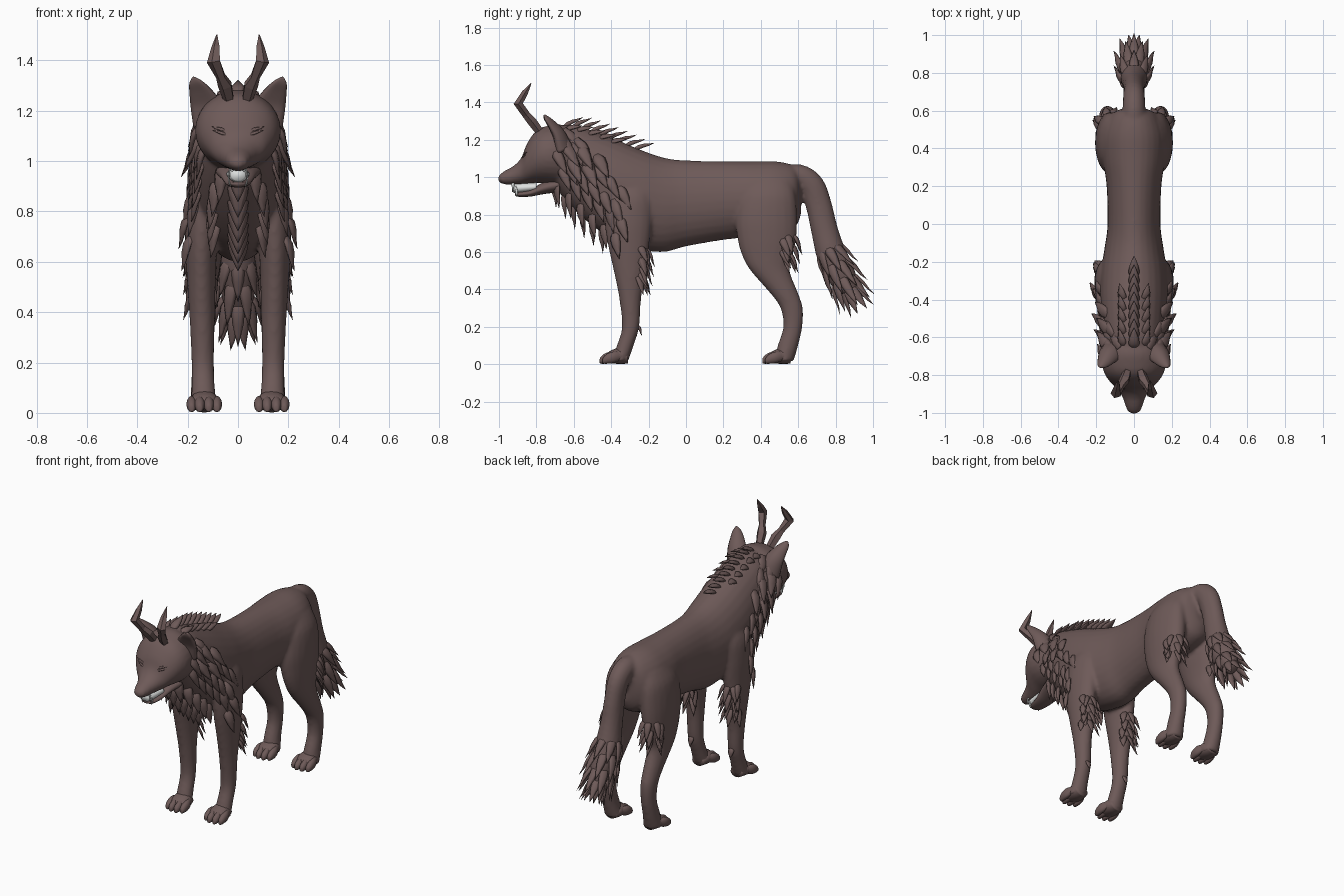
import bpy, bmesh, math
from mathutils import Vector as V
from mathutils.bvhtree import BVHTree

if "Cube" in bpy.data.objects:
    bpy.data.objects.remove(bpy.data.objects["Cube"])

def material(name, rgb):
    m = bpy.data.materials.new(name)
    m.diffuse_color = (*rgb, 1)
    m.use_nodes = True
    m.node_tree.nodes["Principled BSDF"].inputs["Base Color"].default_value = m.diffuse_color
    return m

FUR = material("brown fur", (0.155, 0.102, 0.098))
WHITE = material("tooth white", (0.72, 0.74, 0.73))

def finish(name, bm, mat=FUR, smooth=True, mirror=False):
    bmesh.ops.recalc_face_normals(bm, faces=bm.faces)
    for f in bm.faces:
        f.smooth = smooth
    me = bpy.data.meshes.new(name)
    bm.to_mesh(me)
    bm.free()
    me.materials.append(mat)
    ob = bpy.data.objects.new(name, me)
    bpy.context.collection.objects.link(ob)
    if mirror:
        ob.modifiers.new("mirror", 'MIRROR').use_mirror_merge = False
    return ob

def skin(bm, rings, sides, s=1, cup=0):
    """Skin rings given as (centre, half-axis a, half-axis b)."""
    prev = None
    for i, (c, a, b) in enumerate(rings):
        vs = []
        for k in range(sides):
            t = 2 * math.pi * k / sides
            co = c + a * math.cos(t) + b * (math.sin(t) + cup * math.cos(t) ** 2)
            vs.append(bm.verts.new((co.x * s, co.y, co.z)))
        if prev:
            for k in range(sides):
                j = (k + 1) % sides
                bm.faces.new((prev[k], prev[j], vs[j], vs[k]))
        if i in (0, len(rings) - 1):
            bm.faces.new(vs)
        prev = vs

def catmull(rows, n):
    out = []
    for i in range(len(rows) - 1):
        p = [rows[max(i - 1, 0)], rows[i], rows[i + 1], rows[min(i + 2, len(rows) - 1)]]
        for k in range(n):
            t = k / n
            out.append([0.5 * (2 * b + (c - a) * t + (2 * a - 5 * b + 4 * c - d) * t * t
                        + (3 * b - a - 3 * c + d) * t ** 3) for a, b, c, d in zip(*p)])
    return out + [list(rows[-1])]

def loft(bm, rows, axis=None, sides=20, n=4, s=1, cup=0):
    """Rows are (x, y, z, half-width, half-depth); axis fixes the ring plane."""
    rows = catmull(rows, n)
    rings = []
    for i, r in enumerate(rows):
        a, b = V((1, 0, 0)), V((0, 0, 1)) if axis == 'Y' else V((0, 1, 0))
        if axis is None:
            t = (V(rows[min(i + 1, len(rows) - 1)][:3]) - V(rows[max(i - 1, 0)][:3])).normalized()
            a = (a - t * t.x).normalized()
            b = t.cross(a)
        rings.append((V(r[:3]), a * max(r[3], .002), b * max(r[4], .002)))
    skin(bm, rings, sides, s, cup)

def along(rows):   # (y, top, bottom, half-width)
    return [(0, y, (t + b) / 2, w, (t - b) / 2) for y, t, b, w in rows]

def upright(rows):  # (z, front y, rear y, x, half-width)
    return [(x, (f + r) / 2, z, w, (r - f) / 2) for z, f, r, x, w in rows]

def tuft(bm, p, d, n, l, w):
    """Flattened, slightly curved lock of fur."""
    p, d, n = V(p), V(d).normalized(), V(n)
    a = d.cross(n).normalized()
    n = a.cross(d) * (1 if a.cross(d).dot(n) > 0 else -1)
    rings = [(p + d * (l * u) + n * (l * h), a * (w * q), n * (w * q * .45))
             for u, h, q in ((-.3, -.1, .6), (.1, .03, 1), (.4, .06, .85), (.72, .05, .45), (1, .08, .02))]
    skin(bm, rings, 6)

# body: torso, neck, head, legs and tail fused into one smooth skin
bm = bmesh.new()
loft(bm, along([(.615, 1.0, .8, .05), (.58, 1.06, .73, .12), (.48, 1.085, .69, .165), (.35, 1.085, .68, .165),
                (.2, 1.085, .665, .145), (0, 1.09, .63, .14), (-.12, 1.105, .6, .155), (-.25, 1.15, .615, .175),
                (-.38, 1.205, .66, .18), (-.5, 1.25, .74, .17), (-.6, 1.28, .83, .155),
                (-.68, 1.27, .92, .13), (-.74, 1.22, 1.0, .09)]), 'Y', 28)
loft(bm, along([(-.56, 1.22, 1.0, .11), (-.66, 1.28, .96, .16), (-.74, 1.275, .965, .17), (-.80, 1.25, .97, .152),
                (-.85, 1.18, .965, .115), (-.88, 1.105, .962, .082), (-.92, 1.062, .96, .06),
                (-.96, 1.04, .96, .047), (-.99, 1.02, .968, .034), (-1.003, 1.005, .978, .018)]), 'Y', 28)
for s in (1, -1):
    loft(bm, upright([(.98, .33, .56, .1, .05), (.9, .29, .585, .12, .07), (.78, .265, .595, .125, .08),
                      (.67, .275, .59, .13, .075), (.58, .3, .57, .135, .065), (.5, .345, .555, .138, .058),
                      (.38, .45, .6, .14, .05), (.3, .505, .625, .14, .046), (.2, .52, .622, .14, .043),
                      (.1, .49, .6, .14, .047), (.015, .47, .575, .135, .055)]), 'Z', s=s)
    loft(bm, upright([(1.0, -.36, -.22, .09, .05), (.9, -.42, -.18, .125, .07), (.78, -.435, -.18, .14, .07),
                      (.65, -.42, -.195, .146, .063), (.5, -.387, -.215, .145, .056), (.35, -.357, -.24, .142, .049),
                      (.2, -.342, -.25, .14, .045), (.1, -.37, -.28, .138, .047),
                      (.015, -.4, -.31, .135, .055)]), 'Z', s=s)
TAIL = [(0, .5, 1.0, .06, .06), (0, .6, 1.005, .06, .065), (0, .67, .955, .058, .07), (0, .71, .85, .055, .07),
        (0, .74, .72, .06, .072), (0, .78, .58, .072, .08), (0, .84, .46, .065, .075), (0, .9, .37, .03, .035)]
loft(bm, TAIL)
body = finish("body", bm)
rm = body.modifiers.new("fuse", 'REMESH')
rm.mode, rm.voxel_size, rm.use_smooth_shade = 'VOXEL', .011, True
sm = body.modifiers.new("soften", 'SMOOTH')
sm.factor, sm.iterations = .5, 5
bpy.context.view_layer.update()
tree = BVHTree.FromObject(body, bpy.context.evaluated_depsgraph_get())

def hit(origin, direction):
    p, n, _, _ = tree.ray_cast(V(origin), V(direction))
    return (p, n) if p else (None, None)

# lower jaw and teeth
bm = bmesh.new()
loft(bm, along([(-.68, 1.0, .92, .09), (-.76, .975, .91, .07), (-.83, .935, .897, .052),
                (-.89, .922, .895, .04), (-.915, .918, .902, .025)]), 'Y')
finish("lower_jaw", bm)
bm = bmesh.new()
loft(bm, along([(-.80, .972, .925, .046), (-.86, .97, .918, .042), (-.91, .968, .915, .036),
                (-.93, .968, .922, .028)]), 'Y', 16)
for s in (1, -1):
    tuft(bm, (.032 * s, -.925, .968), (0, 0, -1), (s, 0, 0), .045, .008)
    tuft(bm, (.034 * s, -.905, .912), (0, -.1, 1), (s, 0, 0), .045, .008)
finish("teeth", bm, WHITE)

# paws: pad and four toes each
bm = bmesh.new()
for y in (-.35, .52):
    loft(bm, [(.134, y + .04, .035, .04, .03), (.134, y, .045, .056, .044),
              (.134, y - .05, .04, .058, .034), (.134, y - .075, .034, .04, .022)], 'Y', 16)
    for x, f in ((-.05, .015), (-.018, 0), (.018, 0), (.05, .015)):
        loft(bm, [(.134 + x * .8, y - .01 + f, .045, .012, .02), (.134 + x, y - .05 + f, .038, .019, .03),
                  (.134 + x, y - .085 + f, .03, .02, .027), (.134 + x, y - .108 + f, .02, .012, .016),
                  (.134 + x, y - .112 + f, .017, .002, .004)], 'Y', 12)
finish("paws", bm, mirror=True)

# ears, cupped towards the front
bm = bmesh.new()
loft(bm, [(.105, -.655, 1.16, .075, .045), (.128, -.68, 1.23, .062, .035), (.15, -.715, 1.28, .045, .024),
          (.17, -.745, 1.315, .026, .014), (.178, -.757, 1.332, .006, .005)], None, 16, cup=-.5)
finish("ears", bm, mirror=True)

# kinked horns, faceted
bm = bmesh.new()
loft(bm, [(.03, -.765, 1.22, .02, .022), (.05, -.825, 1.30, .03, .026), (.068, -.855, 1.335, .02, .022),
          (.095, -.897, 1.395, .029, .026), (.088, -.862, 1.45, .018, .018), (.084, -.828, 1.502, .002, .002)],
     None, 5, 1)
finish("horns", bm, smooth=False, mirror=True)

# closed eyelids
bm = bmesh.new()
for x, z, dz, l in ((.055, 1.108, .3, .055), (.06, 1.124, .25, .05)):
    p, n = hit((x, -2, z), (0, 1, 0))
    q, _ = hit((x + .03, -2, z + .03 * dz), (0, 1, 0))
    tuft(bm, p, q - p, n, l, .007)
finish("eyelids", bm, mirror=True)

# mane: rows of locks down the sides of the neck
bm = bmesh.new()
for i in range(6):
    y = -.69 + .062 * i
    low = .945 - .055 * i
    for k in range(5 - i // 3):
        z = low + .012 + .083 * k
        p, n = hit((1, y + (k % 2) * .03, z), (-1, 0, 0))
        if p:
            tuft(bm, p, V((0, .3 + .08 * k, -1)) + n * .18, n, .125, .03)
for y, z, l in ((-.64, 1.16, .14), (-.61, 1.09, .15), (-.56, 1.15, .14), (-.53, 1.06, .15), (-.47, 1.1, .13)):
    p, n = hit((1, y, z), (-1, 0, 0))
    tuft(bm, p, V((.12, .45, -1)) + n * .28, n, l, .036)
finish("mane", bm, mirror=True)

# chest locks on the centre line
bm = bmesh.new()
for i in range(7):
    y = -.7 + .05 * i
    p, n = hit((0, y, 0), (0, 0, 1))
    tuft(bm, p + V((0, 0, .02)), (0, .12, -1), (0, -1, -.2), .13, .042)
finish("chest_fur", bm)

# spikes along the spine
bm = bmesh.new()
for i in range(9):
    p, n = hit((0, -.64 + .047 * i, 2), (0, 0, -1))
    tuft(bm, p, (0, 1, .38 - .02 * i), n, .1, .03)
for s in (1, -1):
    for i in range(5):
        p, n = hit((.06 * s, -.63 + .06 * i, 2), (0, 0, -1))
        tuft(bm, p, V((.1 * s, 1, -.1)) + n * .25, n, .08, .024)
finish("spine_fur", bm)

# feathering behind elbows, thighs and wrists
bm = bmesh.new()
for y0, zs in ((0, (.61, .56, .51, .46)), (1, (.68, .63, .58))):
    for i, z in enumerate(zs):
        for x in (.11, .145, .18):
            p, n = hit((x + .006 * (i % 2), y0, z), (0, -1, 0))
            if p:
                tuft(bm, p, V(((x - .145) * 3, .12, -1)) + n * .2, n, .1, .022)
for z in (.62, .55, .48):
    p, n = hit((1, -.24, z), (-1, 0, 0))
    tuft(bm, p, V((0, .35, -1)) + n * .2, n, .09, .022)
p, n = hit((.14, 0, .2), (0, -1, 0))
tuft(bm, p, V((0, .25, -1)), n, .05, .02)
for z in (.66, .6):
    p, n = hit((1, .52, z), (-1, 0, 0))
    tuft(bm, p, V((0, .35, -1)) + n * .2, n, .1, .024)
finish("leg_feathers", bm, mirror=True)

# brush of the tail
bm = bmesh.new()
for j, (y, z, r, l) in enumerate(((.765, .61, .065, .14), (.80, .53, .07, .16), (.84, .45, .062, .16),
                                  (.875, .4, .035, .14))):
    t = V((0, .5, -.86))
    for k in range(8):
        g = 2 * math.pi * (k + .5 * (j % 2)) / 8
        out = V((1, 0, 0)) * math.cos(g) + V((0, .86, .5)) * math.sin(g)
        tuft(bm, V((0, y, z)) + out * r, t + out * .22, out, l, .027)
finish("tail_brush", bm)
